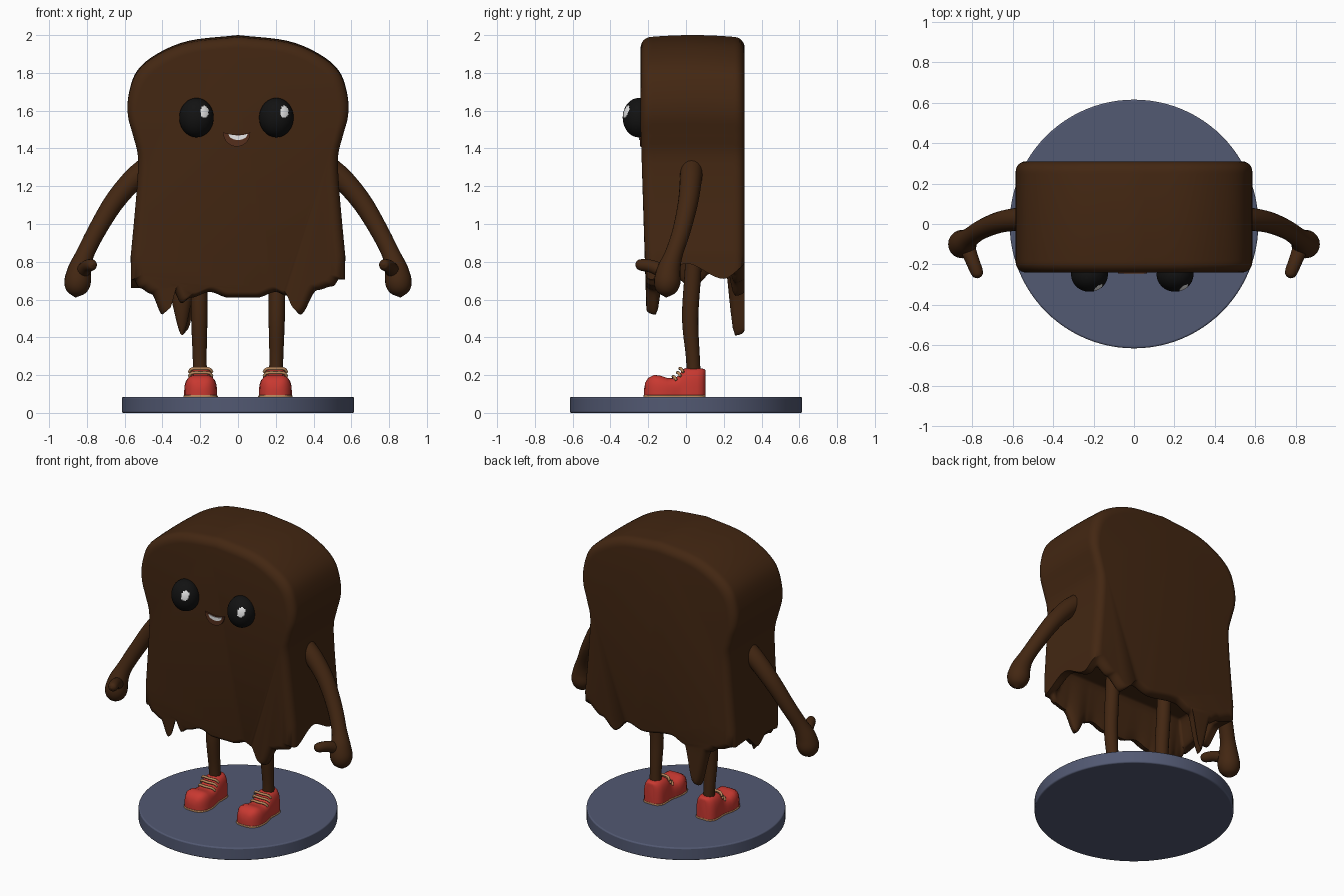
import bpy, bmesh, math
from mathutils import Vector

if "Cube" in bpy.data.objects:
    bpy.data.objects.remove(bpy.data.objects["Cube"])


def mat(name, r, g, b):
    m = bpy.data.materials.new(name)
    m.diffuse_color = (r, g, b, 1)
    m.use_nodes = True
    m.node_tree.nodes["Principled BSDF"].inputs["Base Color"].default_value = m.diffuse_color
    return m


BROWN = mat("chocolate brown", 0.056, 0.02, 0.006)
SLATE = mat("slate blue", 0.085, 0.1, 0.17)
RED = mat("shoe red", 0.58, 0.04, 0.03)
TAN = mat("tan", 0.5, 0.25, 0.11)
BLACK = mat("eye black", 0.006, 0.006, 0.006)
WHITE = mat("white", 0.8, 0.8, 0.8)
MOUTH = mat("mouth brown", 0.09, 0.028, 0.012)


def finish(ob, *mats, angle=50):
    for m in mats:
        ob.data.materials.append(m)
    bpy.ops.object.select_all(action='DESELECT')
    ob.select_set(True)
    bpy.context.view_layer.objects.active = ob
    bpy.ops.object.shade_smooth_by_angle(angle=math.radians(angle))
    return ob


def loft(name, rings, *mats, angle=50):
    """Skin closed rings of equal length and cap both ends."""
    bm = bmesh.new()
    vs = [[bm.verts.new(p) for p in r] for r in rings]
    n = len(vs[0])
    for a, b in zip(vs, vs[1:]):
        for i in range(n):
            bm.faces.new((a[i], a[(i + 1) % n], b[(i + 1) % n], b[i]))
    bm.faces.new(vs[0])
    bm.faces.new(vs[-1])
    bmesh.ops.recalc_face_normals(bm, faces=bm.faces)
    me = bpy.data.meshes.new(name)
    bm.to_mesh(me)
    bm.free()
    ob = bpy.data.objects.new(name, me)
    bpy.context.collection.objects.link(ob)
    return finish(ob, *mats, angle=angle)


def catmull(pts, steps):
    """Smooth path through points of any dimension."""
    P = [Vector(p) for p in pts]
    P = [2 * P[0] - P[1]] + P + [2 * P[-1] - P[-2]]
    out = []
    for i in range(1, len(P) - 2):
        a, b, c, d = P[i - 1:i + 3]
        for k in range(steps):
            t = k / steps
            out.append(0.5 * (2 * b + (c - a) * t + (2 * a - 5 * b + 4 * c - d) * t * t
                              + (3 * b - a - 3 * c + d) * t ** 3))
    return out + [P[-2]]


def tube(name, pts, m, sides=20, steps=6):
    """Round tube through (x, y, z, radius) points."""
    path = catmull(pts, steps)
    c = [p.to_3d() for p in path]
    rings = []
    for i, p in enumerate(path):
        t = (c[min(i + 1, len(c) - 1)] - c[max(i - 1, 0)]).normalized()
        ref = Vector((0, 1, 0)) if abs(t.y) < 0.8 else Vector((0, 0, 1))
        u = t.cross(ref).normalized()
        v = t.cross(u)
        r = max(p[3], 0.002)
        rings.append([c[i] + r * (u * math.cos(a) + v * math.sin(a))
                      for a in (2 * math.pi * k / sides for k in range(sides))])
    return loft(name, rings, m)


def smooth(t):
    t = min(max(t, 0), 1)
    return t * t * (3 - 2 * t)


def lookup(table, x):
    for (a, za), (b, zb) in zip(table, table[1:]):
        if x <= b:
            return za + (zb - za) * smooth((x - a) / (b - a))
    return table[-1][1]


# Body: slice outline swept front to back, with a hollow, dripping hem
FRONT = [(-.57, .74), (-.52, .66), (-.46, .63), (-.40, .52), (-.345, .65), (-.30, .58), (-.25, .61),
         (-.15, .64), (-.05, .61), (.1, .61), (.2, .64), (.26, .62), (.33, .52), (.42, .65), (.5, .67), (.57, .76)]
BACK = [(-.57, .74), (-.45, .70), (-.38, .66), (-.295, .41), (-.22, .66), (-.1, .70), (.12, .67),
        (.24, .70), (.34, .62), (.44, .69), (.57, .77)]
RIGHT = [(-.24, .70), (0, .79), (.2, .71), (.31, .77)]
LEFT = [(-.24, .70), (-.08, .72), (.03, .66), (.15, .75), (.31, .74)]
Y0, Y1, CAVITY = -.24, .31, .88


def hem(x, y):
    def rim(d):
        return 1 - smooth((d - .05) / .07)
    side = RIGHT if x > 0 else LEFT
    return CAVITY - max(rim(y - Y0) * (CAVITY - lookup(FRONT, x)),
                        rim(Y1 - y) * (CAVITY - lookup(BACK, x)),
                        rim(.57 - abs(x)) * (CAVITY - lookup(side, y)))


half = catmull([(.568, .83), (.552, 1.0), (.535, 1.2), (.53, 1.36), (.555, 1.47), (.583, 1.58), (.578, 1.69),
                (.535, 1.81), (.43, 1.9), (.26, 1.97), (0, 2.0)], 5)
outline = [(p[0], p[1]) for p in half]
outline += [(-x, z) for x, z in reversed(outline[:-1])]
R = .05
turn = [(R * (1 - math.cos(a)), R * (1 - math.sin(a))) for a in (k * math.pi / 12 for k in range(7))]
layers = [(Y0 + dy, ins) for dy, ins in turn]
layers += [(Y0 + R + (Y1 - Y0 - 2 * R) * k / 36, 0) for k in range(1, 36)]
layers += [(Y1 - dy, ins) for dy, ins in reversed(turn)]
COLS = 130
rings = []
for y, ins in layers:
    t = (y - .035) / .275
    ring = [(x * (1 - ins / .57), 1.2 + (z - 1.2) * (1 - (ins + .015 * t * t) / .8)) if z > 1.2
            else (x * (1 - ins / .57), z) for x, z in outline]
    for k in range(COLS + 1):
        x = -.567 + 1.134 * k / COLS
        ring.append((x * (1 - ins / .57), hem(x, y) + ins * .6))
    f = smooth((.1 - y) / .3)
    rings.append([(x, y + .03 * f * min(max((1.5 - z) / .9, 0), 1), z) for x, z in ring])
loft("bread_body", rings, BROWN, angle=60)

# Eyes with painted highlights
for side, ex in (("left", -.22), ("right", .203)):
    bpy.ops.mesh.primitive_uv_sphere_add(segments=72, ring_count=48, location=(ex, -.25, 1.563))
    ob = bpy.context.object
    ob.name = side + "_eye"
    for v in ob.data.vertices:
        v.co = (v.co.x * .091, v.co.y * .085, v.co.z * .104)
    finish(ob, BLACK, WHITE)
    for p in ob.data.polygons:
        c = p.center
        if c.y < 0 and ((c.x - .042) / .022) ** 2 + ((c.z - .03) / .031) ** 2 < 1:
            p.material_index = 1


# Mouth and teeth as thin plates
def plate(name, outline, y, m):
    loft(name, [[(x, yy, z) for x, z in outline] for yy in (y, y + .009)], m)


def smile(cx, w, top, depth, sag):
    lower = [(cx + w * math.cos(a), top - depth * math.sin(a)) for a in (math.pi * k / 24 for k in range(25))]
    upper = [(cx - w + 2 * w * k / 12, top - sag * math.sin(math.pi * k / 12)) for k in range(1, 12)]
    return lower + upper


plate("mouth", smile(-.007, .072, 1.485, .075, .012), -.244, MOUTH)
plate("teeth", smile(0, .05, 1.477, .032, .008), -.248, WHITE)

# Shoe sections along y: (y, half width, height)
SHOE = [(-.222, .02, .04), (-.216, .045, .075), (-.2, .066, .1), (-.17, .082, .116), (-.135, .087, .112),
        (-.1, .085, .1), (-.06, .076, .098), (-.035, .07, .115), (-.02, .068, .145), (0, .07, .152),
        (.06, .07, .152), (.085, .06, .15), (.098, .045, .146), (.103, .025, .14)]


def section(x, y, w, h, z, e):
    def pw(c):
        return math.copysign(abs(c) ** e, c)
    return [(x + w * pw(math.cos(a)), y, z + h * pw(max(math.sin(a), 0)))
            for a in (math.pi * k / 24 for k in range(25))]


for side, s in (("left", -1), ("right", 1)):
    # Arm, hand and thumb
    tube(side + "_arm", [(s * x, y, z, r) for x, y, z, r in (
        (.47, .03, 1.305, .062), (.56, .025, 1.23, .058), (.66, .01, 1.11, .053), (.75, -.025, .96, .048),
        (.81, -.065, .84, .048), (.838, -.09, .76, .062), (.85, -.1, .69, .07), (.857, -.103, .64, .05),
        (.86, -.104, .612, .004))], BROWN)
    tube(side + "_thumb", [(s * x, y, z, r) for x, y, z, r in (
        (.83, -.1, .74, .04), (.80, -.18, .775, .034), (.778, -.235, .783, .031), (.772, -.258, .784, .022),
        (.77, -.268, .784, .003))], BROWN)
    # Leg
    tube(side + "_leg", [(s * .207, .05, .95, .044), (s * .207, .035, .72, .044), (s * .205, .022, .5, .043),
                         (s * .203, .036, .3, .037), (s * .2, .042, .18, .037)], BROWN)
    # Shoe, sole and laces
    X = s * .198
    loft(side + "_shoe", [section(X, y, w, h, .085, .55) for y, w, h in SHOE], RED)
    loft(side + "_sole", [section(X, y * 1.01, w + .004, .013, .083, .3) for y, w, h in SHOE], TAN)
    for i, (y, z) in enumerate(((-.026, .235), (-.04, .213), (-.062, .192))):
        tube(f"{side}_lace_{i + 1}", [(X - .062, y + .012, z - .02, .007), (X - .045, y, z - .002, .008),
                                      (X, y - .006, z, .008), (X + .045, y, z - .002, .008),
                                      (X + .062, y + .012, z - .02, .007)], TAN, sides=10)

# Display base
bpy.ops.mesh.primitive_cylinder_add(vertices=96, radius=.615, depth=.085, location=(0, 0, .0425))
base = bpy.context.object
base.name = "round_base"
bev = base.modifiers.new("soft_edge", 'BEVEL')
bev.width, bev.segments = .008, 3
finish(base, SLATE)
